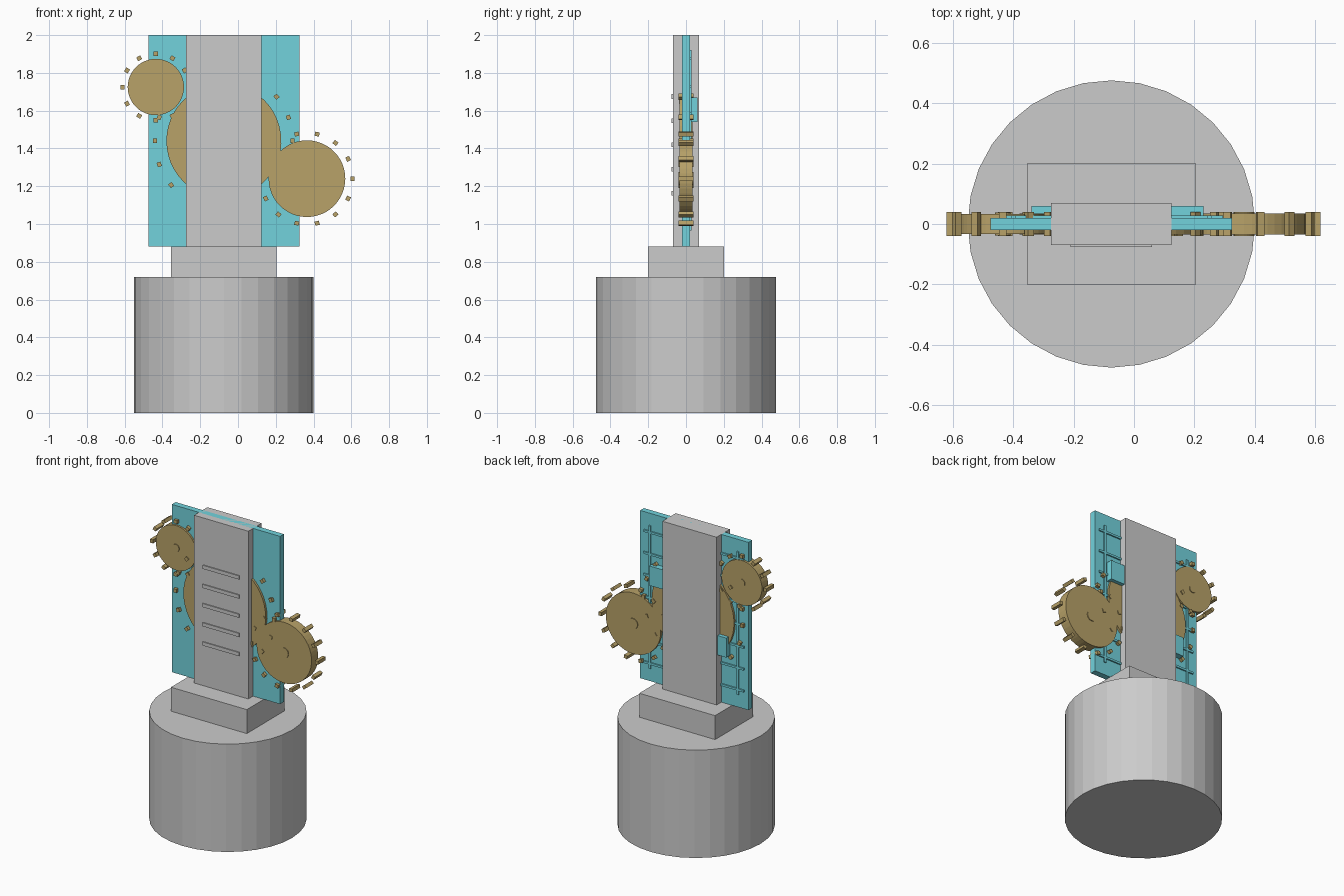
import bpy
from math import cos, sin, pi

if "Cube" in bpy.data.objects:
    bpy.data.objects.remove(bpy.data.objects["Cube"])

CX = -0.075  # axis of the base, column and board


def material(name, rgb):
    m = bpy.data.materials.new(name)
    m.diffuse_color = (*rgb, 1)
    m.use_nodes = True
    m.node_tree.nodes["Principled BSDF"].inputs["Base Color"].default_value = m.diffuse_color
    return m


brass = material("brass", (0.48, 0.36, 0.14))
cyan = material("cyan", (0.17, 0.65, 0.72))


def box(name, x, y, z, mat=None):
    """Box from its (min, max) range on each axis."""
    r = (x, y, z)
    bpy.ops.mesh.primitive_cube_add(size=1, location=[(a + b) / 2 for a, b in r])
    o = bpy.context.object
    o.name = name
    o.scale = [b - a for a, b in r]
    if mat:
        o.data.materials.append(mat)
    return o


def disc(name, x, z, radius, depth, sides=48):
    """Brass disc facing the front."""
    bpy.ops.mesh.primitive_cylinder_add(vertices=sides, radius=radius, depth=depth,
                                        location=(x, 0, z), rotation=(pi / 2, 0, 0))
    o = bpy.context.object
    o.name = name
    o.data.materials.append(brass)


def gear(name, x, z, radius, tooth_radius, teeth, depth):
    disc(name + "_disc", x, z, radius, depth)
    disc(name + "_hub", x, z, radius * 0.17, depth + 0.01, 24)
    for i in range(teeth):
        a = 2 * pi * i / teeth
        px, pz = x + tooth_radius * cos(a), z + tooth_radius * sin(a)
        t = box(name + "_tooth", (px - 0.011, px + 0.011), (-0.04, 0.04),
                (pz - 0.012, pz + 0.012), brass)
        t.rotation_euler = (0, -a, 0)


# Pedestal
bpy.ops.mesh.primitive_cylinder_add(vertices=32, radius=0.476, depth=0.72,
                                    location=(CX, 0, 0.36))
bpy.context.object.name = "round_base"
box("plinth", (CX - 0.28, CX + 0.28), (-0.2, 0.2), (0.72, 0.88))

# Column with front ribs
box("column", (CX - 0.2, CX + 0.2), (-0.07, 0.07), (0.88, 2.0))
for i in range(5):
    z = 1.163 + i * 0.128
    box("front_rib", (CX - 0.135, CX + 0.135), (-0.077, -0.06), (z - 0.012, z + 0.012))

# Panel with raised grid and chips on the back
box("panel", (CX - 0.4, CX + 0.4), (-0.02, 0.02), (0.88, 2.0), cyan)
for i in range(7):
    z = 1.0 + i * 0.146
    box("grid_row", (CX - 0.37, CX + 0.37), (0.018, 0.029), (z - 0.007, z + 0.007), cyan)
for s in (-1, 1):
    x = CX + s * 0.325
    box("grid_column", (x - 0.007, x + 0.007), (0.018, 0.029), (0.965, 1.92), cyan)
box("upper_chip", (0.05, 0.23), (0.018, 0.06), (1.54, 1.67), cyan)
box("lower_chip", (-0.34, -0.16), (0.018, 0.06), (1.21, 1.34), cyan)

# Gears
gear("main_gear", CX, 1.44, 0.304, 0.364, 18, 0.07)
gear("right_gear", 0.365, 1.24, 0.203, 0.242, 14, 0.07)
gear("left_gear", -0.435, 1.725, 0.149, 0.176, 12, 0.066)
